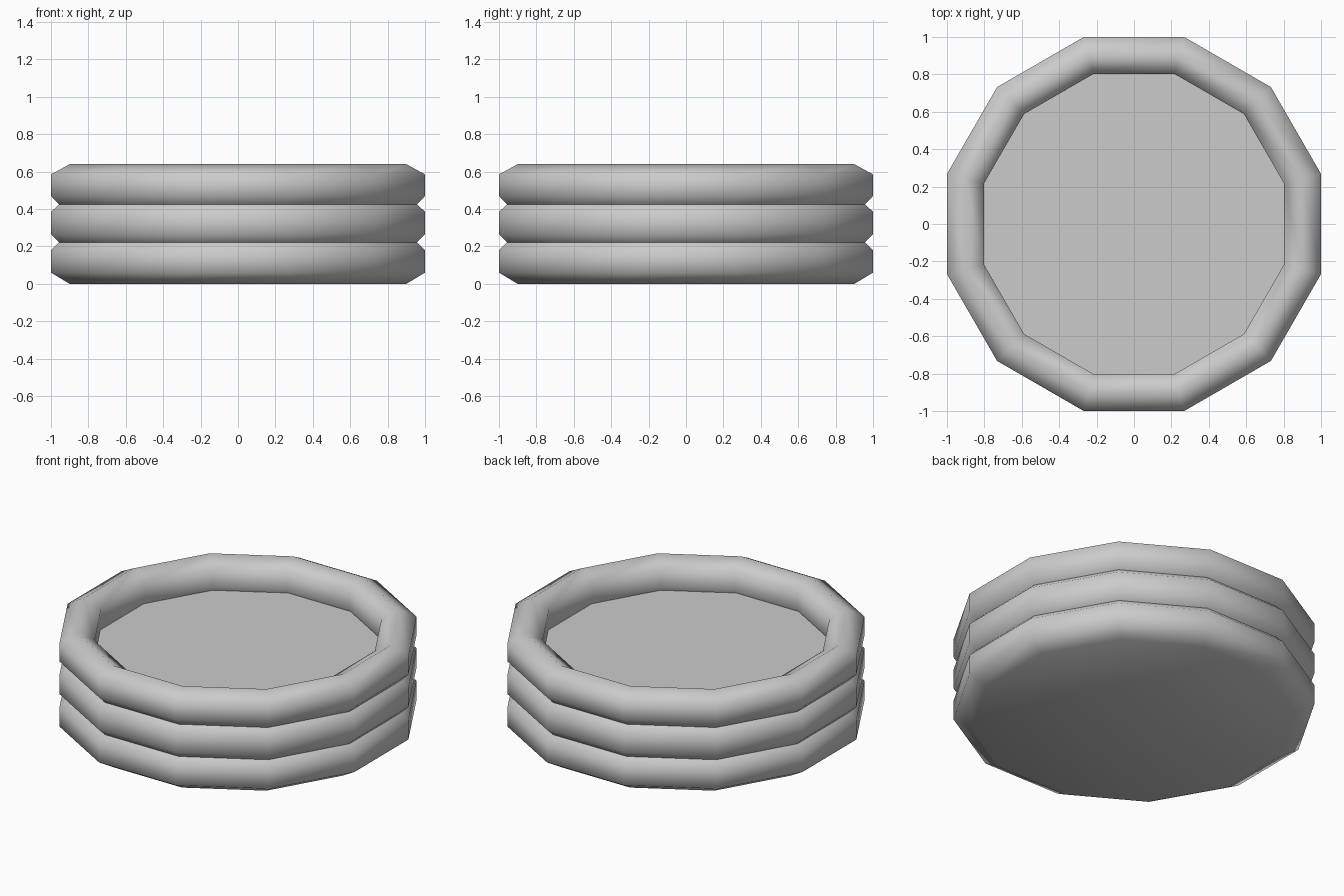
import bpy, bmesh, math

if "Cube" in bpy.data.objects:
    bpy.data.objects.remove(bpy.data.objects["Cube"])

SIDES = 12
K = 1 / math.cos(math.pi / SIDES)   # flat-to-flat radius -> corner radius


def ring(bm, r, z):
    pts = []
    for i in range(SIDES):
        a = math.pi / SIDES + 2 * math.pi * i / SIDES
        pts.append(bm.verts.new((r * K * math.cos(a), r * K * math.sin(a), z)))
    return pts


def finish(bm, name, angle):
    me = bpy.data.meshes.new(name)
    bm.to_mesh(me)
    bm.free()
    ob = bpy.data.objects.new(name, me)
    bpy.context.collection.objects.link(ob)
    bpy.ops.object.select_all(action='DESELECT')
    ob.select_set(True)
    bpy.context.view_layer.objects.active = ob
    bpy.ops.object.shade_smooth_by_angle(angle=math.radians(angle))
    return ob


# Pool wall: three stacked tubes with a closed base, swept around 12 sides
profile = [(0.90, 0.0), (1.0, 0.06), (1.0, 0.18), (0.957, 0.222),
           (1.0, 0.265), (1.0, 0.385), (0.957, 0.425),
           (1.0, 0.47), (1.0, 0.585), (0.90, 0.64),
           (0.803, 0.585), (0.803, 0.47), (0.81, 0.45)]
bm = bmesh.new()
rings = [ring(bm, r, z) for r, z in profile]
for a, b in zip(rings, rings[1:]):
    for i in range(SIDES):
        j = (i + 1) % SIDES
        bm.faces.new((a[i], a[j], b[j], b[i]))
bm.faces.new(rings[0][::-1])
finish(bm, "pool_wall", 65)

# Water surface inside the top tube
bm = bmesh.new()
bm.faces.new(ring(bm, 0.81, 0.45))
finish(bm, "water_surface", 30)
